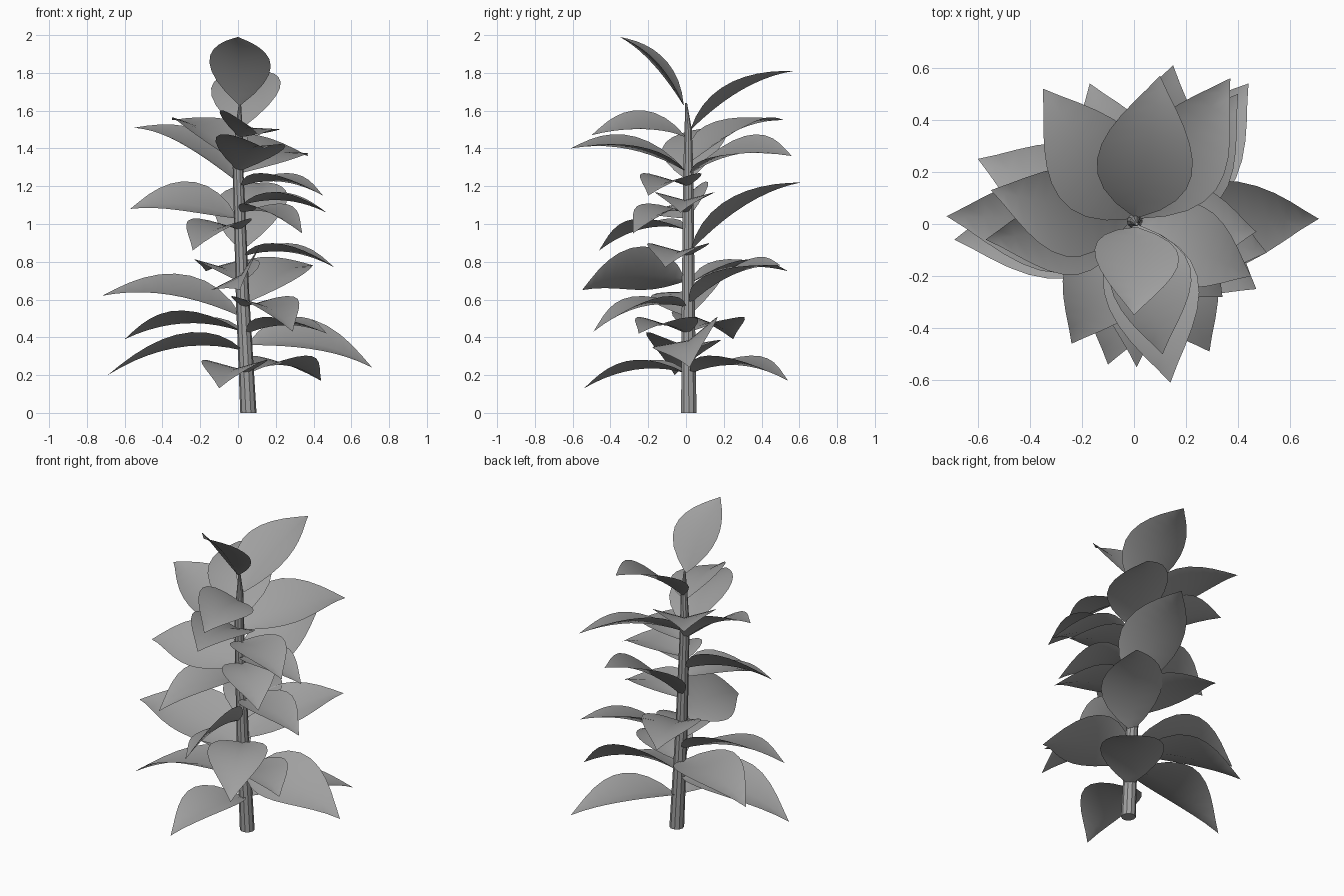
import bpy, bmesh, math
from mathutils import Vector, Matrix

cube = bpy.data.objects.get("Cube")
if cube:
    bpy.data.objects.remove(cube)

UP = Vector((0, 0, 1))
COLOUR = (0.35, 0.35, 0.35, 1)
grey = bpy.data.materials.new("plant_grey")
grey.use_nodes = True
grey.diffuse_color = COLOUR
grey.node_tree.nodes["Principled BSDF"].inputs["Base Color"].default_value = COLOUR

# Stem centre line and thickness: x, y, height, radius
STEM = [(.055, .015, 0, .043), (.025, .012, .6, .036), (0, .012, 1.3, .028),
        (.005, .012, 1.5, .02), (.01, 0, 1.64, .006)]


def stem_at(height):
    """Point on the stem centre line at a given height."""
    for low, high in zip(STEM, STEM[1:]):
        if height <= high[2]:
            share = (height - low[2]) / (high[2] - low[2])
            return Vector(low[:3]).lerp(Vector(high[:3]), share)


def finish(bm, name, angle):
    """Turn the bmesh into a grey object, keeping edges above the angle sharp."""
    mesh = bpy.data.meshes.new(name)
    bm.to_mesh(mesh)
    bm.free()
    mesh.materials.append(grey)
    obj = bpy.data.objects.new(name, mesh)
    bpy.context.collection.objects.link(obj)
    bpy.ops.object.select_all(action='DESELECT')
    obj.select_set(True)
    bpy.context.view_layer.objects.active = obj
    bpy.ops.object.shade_smooth_by_angle(angle=math.radians(angle))


def bridge(bm, first, second):
    """Fill quads between two rows of vertices."""
    for i in range(len(first) - 1):
        bm.faces.new((first[i], first[i + 1], second[i + 1], second[i]))


def build_stem(sides=10):
    bm = bmesh.new()
    rings = []
    for x, y, z, radius in STEM:
        turns = [math.tau * i / sides for i in range(sides)]
        rings.append([bm.verts.new((x + radius * math.cos(a), y + radius * math.sin(a), z))
                      for a in turns])
    for low, high in zip(rings, rings[1:]):
        bridge(bm, low + low[:1], high + high[:1])
    bm.faces.new(rings[0][::-1])
    bm.faces.new(rings[-1])
    finish(bm, "stem", 20)


def build_leaf(name, base_height, x, y, z, roll=0, steps=10):
    """Folded, arched blade from the stem to its tip; roll lifts its right edge."""
    tip = Vector((x, y, z))
    base = stem_at(base_height)
    base += Vector((x - base.x, y - base.y, 0)).normalized() * .015
    length = (tip - base).length
    half_width = .09 + .15 * length
    arch = .09 * length + .1 * max(0, base.z - tip.z)
    control = (base + tip) / 2 + UP * 2 * arch
    fold = math.tan(math.radians(15))

    bm = bmesh.new()
    rows = []
    for step in range(steps):
        t = step / steps
        rib = base.lerp(control, t).lerp(control.lerp(tip, t), t)
        along = (control - base).lerp(tip - control, t).normalized()
        side = Matrix.Rotation(math.radians(-roll), 3, along) @ along.cross(UP).normalized()
        normal = side.cross(along)
        # Pointed oval outline, widest a little below the middle
        half = half_width * max(.04, math.sin(math.pi * t ** .78) ** 1.1)
        rows.append([bm.verts.new(rib + half * (side * s + normal * fold * abs(s)))
                     for s in (-1, 0, 1)])
    for first, second in zip(rows, rows[1:]):
        bridge(bm, first, second)
    point = bm.verts.new(tip)
    for left, right in zip(rows[-1], rows[-1][1:]):
        bm.faces.new((left, right, point))
    finish(bm, name, 32)


# Leaves from the bottom up: height on the stem, tip position, optional roll
LEAVES = [
    (.21, -.1, -.54, .13),
    (.21, .44, .54, .17),
    (.33, -.69, -.06, .2, -6),
    (.36, .71, .02, .24, -25),
    (.42, .47, -.25, .42),
    (.43, -.6, .25, .39, -5),
    (.51, -.72, .03, .62, 17),
    (.56, .29, -.49, .43),
    (.58, .4, .5, .78, -12),
    (.69, -.17, .54, .75),
    (.7, .01, -.55, .65, -42),
    (.83, .51, -.11, .77),
    (.86, .15, .61, 1.22),
    (.97, -.24, -.46, .86),
    (1.03, -.57, -.06, 1.08, 28),
    (1.06, .34, -.28, .95),
    (1.1, .47, -.03, 1.06),
    (1.2, .45, -.2, 1.15),
    (1.23, -.55, .13, 1.51, 12),
    (1.27, .37, .56, 1.36, -18),
    (1.28, .14, -.61, 1.4, 10),
    (1.33, -.35, .52, 1.55),
    (1.46, .11, -.5, 1.47, 18),
    (1.5, .1, .57, 1.81),
    (1.63, 0, -.35, 1.99, 6),
]

build_stem()
for number, leaf in enumerate(LEAVES, 1):
    build_leaf(f"leaf_{number:02d}", *leaf)
